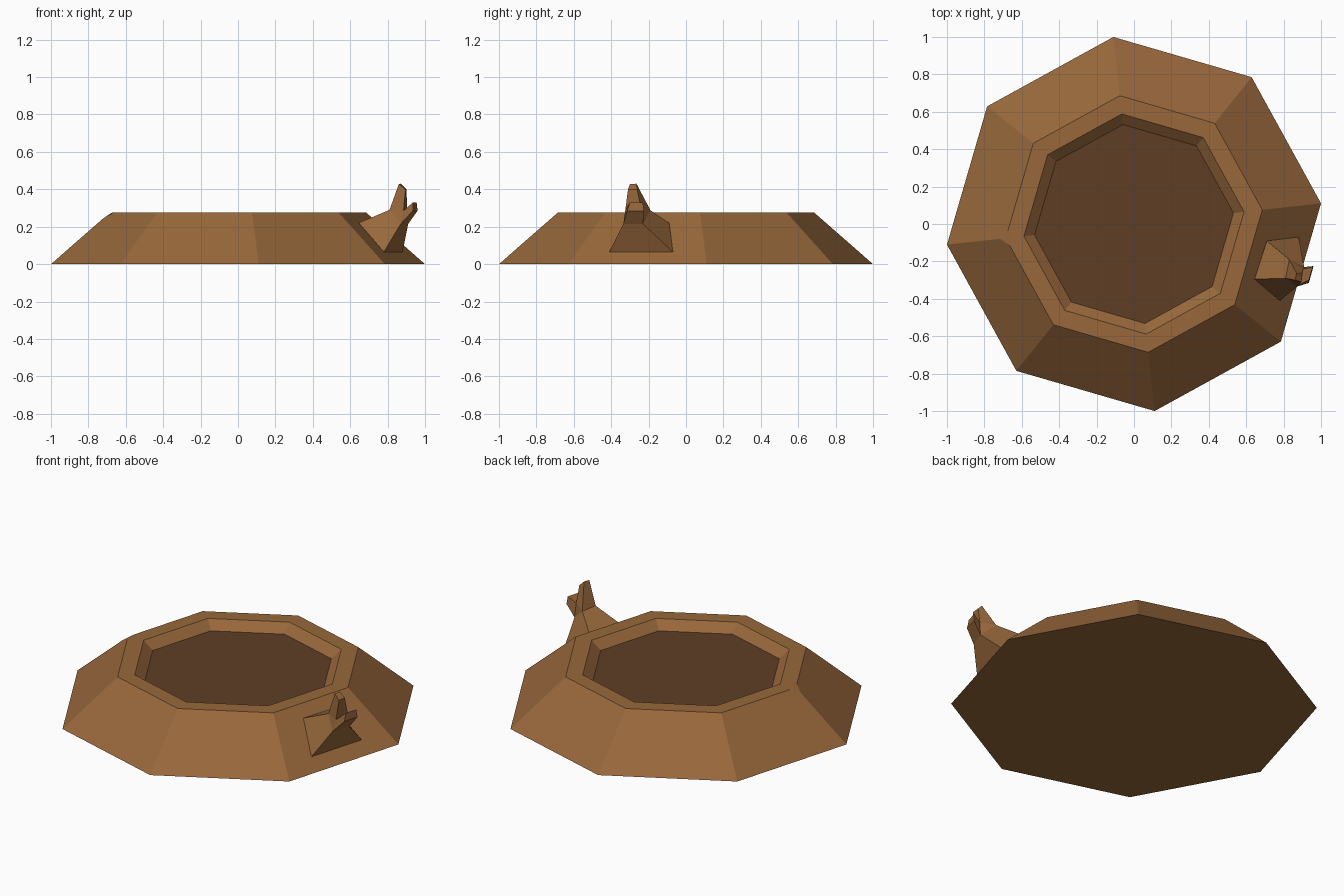
import bpy, bmesh
from math import radians, sin, cos

cube = bpy.data.objects.get("Cube")
if cube:
    bpy.data.objects.remove(cube, do_unlink=True)


def material(name, colour):
    mat = bpy.data.materials.new(name)
    mat.use_nodes = True
    mat.diffuse_color = colour
    mat.node_tree.nodes["Principled BSDF"].inputs["Base Color"].default_value = colour
    return mat


bark = material("bark brown", (0.314, 0.138, 0.044, 1))
hollow = material("dark hollow brown", (0.114, 0.049, 0.018, 1))


def finish(bm, name, *mats):
    bmesh.ops.recalc_face_normals(bm, faces=bm.faces)
    mesh = bpy.data.meshes.new(name)
    bm.to_mesh(mesh)
    bm.free()
    obj = bpy.data.objects.new(name, mesh)
    for mat in mats:
        mesh.materials.append(mat)
    bpy.context.collection.objects.link(obj)
    return obj


def loft(bm, rings):
    """Skin closed rings of equal length and cap both ends."""
    rows = [[bm.verts.new(p) for p in ring] for ring in rings]
    for a, b in zip(rows, rows[1:]):
        for i in range(len(a)):
            j = (i + 1) % len(a)
            bm.faces.new((a[i], a[j], b[j], b[i]))
    bm.faces.new(rows[0])
    cap = bm.faces.new(rows[-1])
    return rows, cap


# Eight-sided mound: base, rim, inner lip, sunken floor
def octagon(radius, z):
    angles = [radians(6.3 + 45 * i) for i in range(8)]
    return [(radius * cos(a), radius * sin(a), z) for a in angles]


bm = bmesh.new()
profile = [(1.006, 0), (0.69, 0.275), (0.592, 0.275), (0.535, 0.225)]
rows, floor = loft(bm, [octagon(r, z) for r, z in profile])
floor.material_index = 1

# Small chip in the rim corner opposite the branch
bmesh.ops.bevel(bm, geom=[rows[1][4]], offset=0.042, segments=1, affect='VERTICES')
finish(bm, "hollow_mound", bark, hollow)

# Forked branch: a wide root on the slope, then two short shoots
root = [(0.88, -0.07, 0.065), (0.78, -0.41, 0.065), (0.645, -0.295, 0.22), (0.71, -0.09, 0.22)]
low_a, low_b = (0.91, -0.23, 0.215), (0.87, -0.335, 0.215)
high_c, high_d = (0.81, -0.29, 0.29), (0.83, -0.19, 0.288)
fork_a, fork_b = (0.905, -0.24, 0.3), (0.885, -0.325, 0.285)
stem_tip = [(0.9, -0.262, 0.4), (0.895, -0.31, 0.4), (0.86, -0.3, 0.428), (0.87, -0.265, 0.43)]
shoot_tip = [(0.96, -0.225, 0.285), (0.935, -0.315, 0.285), (0.935, -0.3, 0.33), (0.955, -0.23, 0.33)]

pieces = {
    "branch_root": (root, [low_a, low_b, high_c, high_d]),
    "branch_stem": ([fork_a, fork_b, high_c, high_d], stem_tip),
    "branch_side_shoot": ([low_a, low_b, fork_b, fork_a], shoot_tip),
    "branch_fork": ([low_a, fork_a, high_d], [low_b, fork_b, high_c]),
}
for name, rings in pieces.items():
    bm = bmesh.new()
    loft(bm, rings)
    finish(bm, name, bark)
